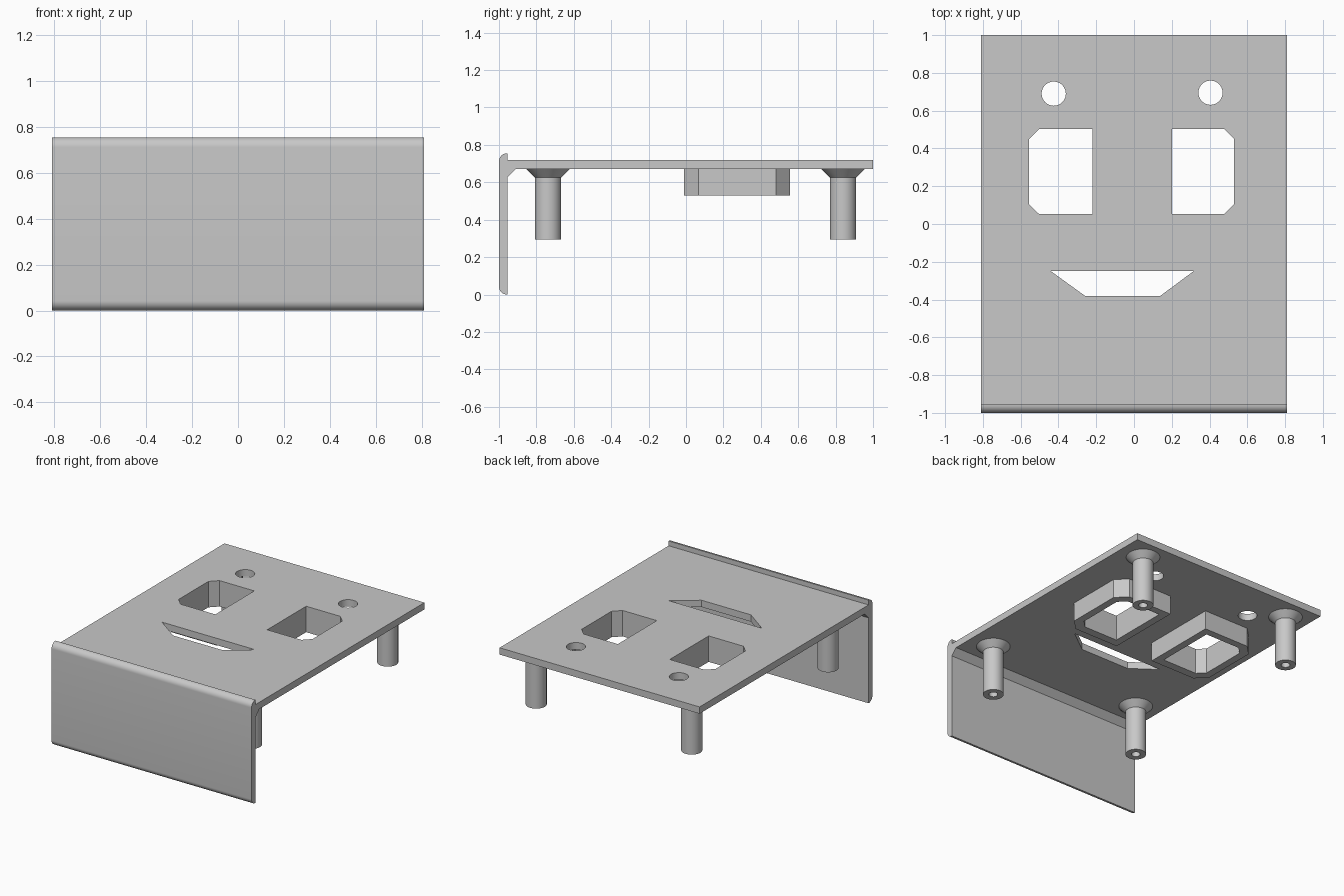
import bpy, bmesh, math
from mathutils import Vector

if "Cube" in bpy.data.objects:
    bpy.data.objects.remove(bpy.data.objects["Cube"])

grey = bpy.data.materials.new("light grey plastic")
grey.use_nodes = True
colour = (0.58, 0.58, 0.58, 1)
grey.diffuse_color = colour
grey.node_tree.nodes["Principled BSDF"].inputs["Base Color"].default_value = colour


def finish(name, bm):
    bmesh.ops.remove_doubles(bm, verts=bm.verts, dist=1e-5)
    bmesh.ops.recalc_face_normals(bm, faces=bm.faces)
    mesh = bpy.data.meshes.new(name)
    bm.to_mesh(mesh)
    bm.free()
    mesh.materials.append(grey)
    ob = bpy.data.objects.new(name, mesh)
    bpy.context.collection.objects.link(ob)
    return ob


def activate(ob):
    bpy.ops.object.select_all(action='DESELECT')
    ob.select_set(True)
    bpy.context.view_layer.objects.active = ob


def prism(name, points, sweep):
    """Extrude a closed outline of 3D points along a vector."""
    bm = bmesh.new()
    face = bm.faces.new([bm.verts.new(p) for p in points])
    out = bmesh.ops.extrude_face_region(bm, geom=[face], use_keep_orig=True)
    verts = [g for g in out["geom"] if isinstance(g, bmesh.types.BMVert)]
    bmesh.ops.translate(bm, vec=Vector(sweep), verts=verts)
    return finish(name, bm)


def upright(name, outline, z0, z1):
    return prism(name, [(x, y, z0) for x, y in outline], (0, 0, z1 - z0))


def cut(ob, cutters):
    activate(ob)
    for c in cutters:
        c.hide_render = True
        mod = ob.modifiers.new("cut", 'BOOLEAN')
        mod.operation, mod.solver, mod.object = 'DIFFERENCE', 'EXACT', c
        bpy.ops.object.modifier_apply(modifier=mod.name)


def smooth(ob):
    activate(ob)
    bpy.ops.object.shade_smooth_by_angle(angle=math.radians(30))


def window(inner, outer, y0, y1, c):
    """Rectangle with both corners on the outer side clipped."""
    s = math.copysign(c, outer)
    return [(inner, y0), (outer - s, y0), (outer, y0 + c),
            (outer, y1 - c), (outer - s, y1), (inner, y1)]


def circle(x, y, r, n=40):
    return [(x + r * math.cos(math.tau * i / n), y + r * math.sin(math.tau * i / n))
            for i in range(n)]


# Top plate and front panel: one side profile swept across the width
r, back, half = 0.043, -0.955, 0.81
arc = [math.pi / 2 * i / 10 for i in range(11)]
profile = [(back - r * math.sin(a), r - r * math.cos(a)) for a in arc]
profile += [(back - r * math.cos(a), 0.755 - r + r * math.sin(a)) for a in arc]
profile = [(y - 0.002 if y < back - 1e-6 else y, z) for y, z in profile]
profile += [(back, 0.72), (1, 0.72), (1, 0.67), (-0.91, 0.67), (back, 0.625)]
body = prism("plate_and_front_panel", [(-half, y, z) for y, z in profile], (2 * half, 0, 0))

# Openings: two windows with collars, two round holes, one tapered slot
cutters = []
for side, inner, outer in (("right", -0.22, -0.555), ("left", 0.20, 0.53)):
    s = math.copysign(0.055, outer)
    hole = upright("window_cutter", window(inner, outer, 0.052, 0.503, 0.053), 0.4, 0.9)
    collar = upright(side + "_window_collar",
                     window(inner - s, outer + s, -0.01, 0.557, 0.076), 0.53, 0.67)
    cut(collar, [hole])
    cutters.append(hole)
for x, y in ((-0.425, 0.69), (0.405, 0.695)):
    cutters.append(upright("round_cutter", circle(x, y, 0.064), 0.4, 0.9))
slot = [(-0.44, -0.25), (-0.26, -0.38), (0.14, -0.38), (0.315, -0.25)]
cutters.append(upright("slot_cutter", slot, 0.4, 0.9))
cut(body, cutters)
smooth(body)
for c in cutters:
    bpy.data.objects.remove(c)

# Four hollow mounting posts with flared tops
lathe = [(0, 0.6), (0.03, 0.6), (0.03, 0.295), (0.07, 0.295),
         (0.07, 0.625), (0.115, 0.67), (0, 0.67)]
for depth, y in (("front", -0.738), ("back", 0.84)):
    for side, x in (("right", -0.635), ("left", 0.625)):
        bm = bmesh.new()
        vs = [bm.verts.new((a, 0, z)) for a, z in lathe]
        es = [bm.edges.new(pair) for pair in zip(vs, vs[1:])]
        bmesh.ops.spin(bm, geom=vs + es, cent=(0, 0, 0), axis=(0, 0, 1),
                       angle=math.tau, steps=40)
        post = finish(f"{depth}_{side}_post", bm)
        post.location = (x, y, 0)
        smooth(post)
